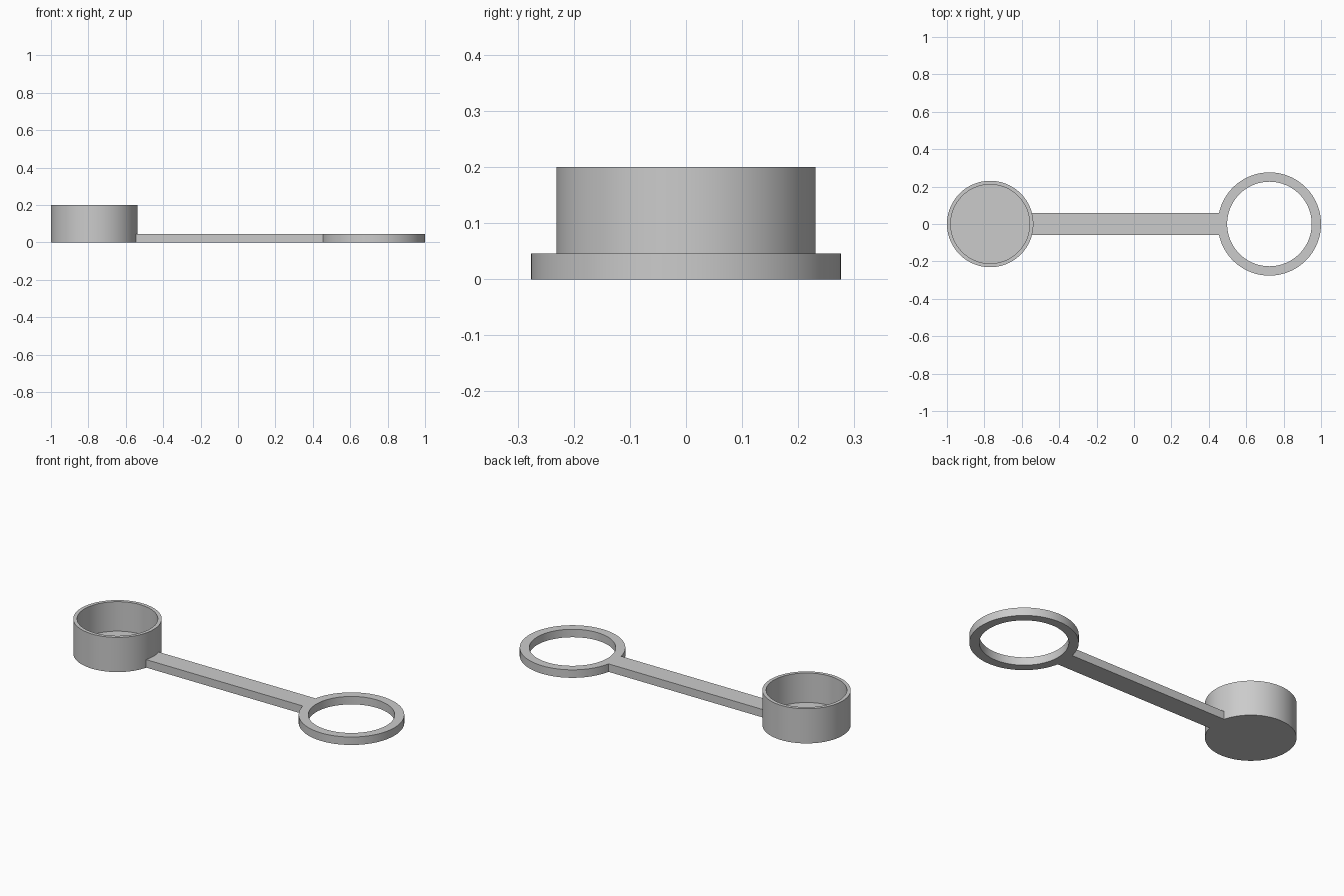
import bpy
import bmesh
from math import cos, sin, pi, radians

cube = bpy.data.objects.get("Cube")
if cube:
    bpy.data.objects.remove(cube, do_unlink=True)

grey = bpy.data.materials.new("plain grey")
grey.use_nodes = True
grey.diffuse_color = (0.6, 0.6, 0.6, 1)
grey.node_tree.nodes["Principled BSDF"].inputs["Base Color"].default_value = (0.6, 0.6, 0.6, 1)


def finish(name, bm, x=0.0):
    """Turn a bmesh into a named grey object with sharp edges kept."""
    bmesh.ops.remove_doubles(bm, verts=bm.verts, dist=1e-5)
    bmesh.ops.recalc_face_normals(bm, faces=bm.faces)
    mesh = bpy.data.meshes.new(name)
    bm.to_mesh(mesh)
    bm.free()
    mesh.materials.append(grey)
    obj = bpy.data.objects.new(name, mesh)
    obj.location.x = x
    bpy.context.collection.objects.link(obj)
    bpy.ops.object.select_all(action="DESELECT")
    obj.select_set(True)
    bpy.context.view_layer.objects.active = obj
    bpy.ops.object.shade_smooth_by_angle(angle=radians(30))
    return obj


def lathe(name, profile, x, closed, sides=96):
    """Revolve a (radius, z) profile; open profiles get flat end discs."""
    bm = bmesh.new()
    rings = [[bm.verts.new((r * cos(2 * pi * i / sides), r * sin(2 * pi * i / sides), z))
              for i in range(sides)] for r, z in profile]
    pairs = list(zip(rings, rings[1:]))
    if closed:
        pairs.append((rings[-1], rings[0]))
    else:
        bm.faces.new(rings[0])
        bm.faces.new(rings[-1])
    for a, b in pairs:
        for i in range(sides):
            j = (i + 1) % sides
            bm.faces.new((a[i], a[j], b[j], b[i]))
    return finish(name, bm, x)


# Open cup with thin wall and floor
lathe("cup", [(0.231, 0), (0.231, 0.2), (0.211, 0.2), (0.211, 0.03)], -0.769, False)

# Flat retaining ring
lathe("ring", [(0.276, 0), (0.276, 0.046), (0.226, 0.046), (0.226, 0)], 0.724, True)

# Straight strap, with its ends buried in the cup wall and the ring
start, end, width, height = -0.548, 0.47, 0.115, 0.046
bm = bmesh.new()
bmesh.ops.create_cube(bm, size=1)
for v in bm.verts:
    v.co.x *= end - start
    v.co.y *= width
    v.co.z = (v.co.z + 0.5) * height
finish("strap", bm, (start + end) / 2)
